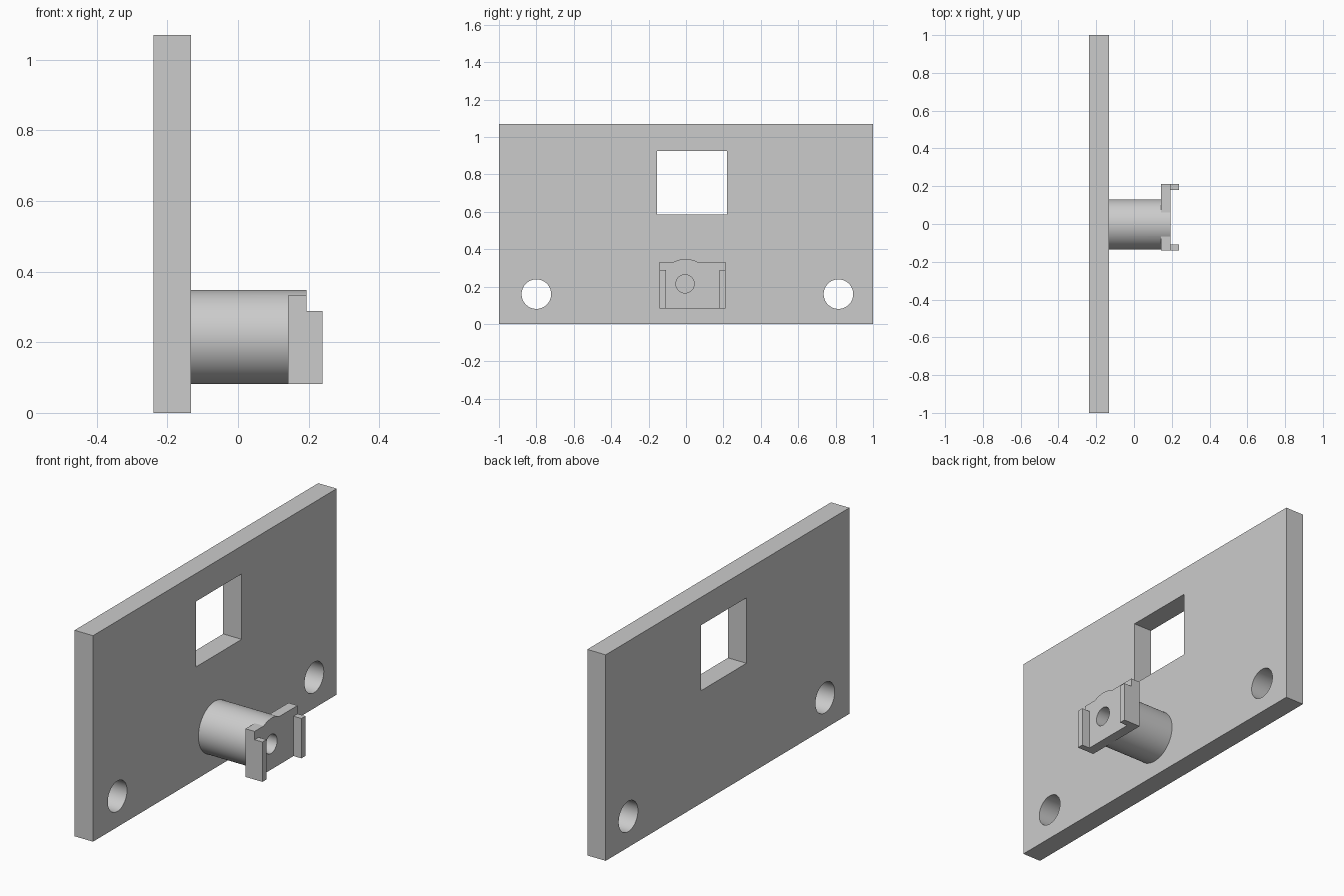
import bpy
from math import pi

cube = bpy.data.objects.get("Cube")
if cube:
    bpy.data.objects.remove(cube, do_unlink=True)

grey = bpy.data.materials.new("plain_grey")
grey.use_nodes = True
colour = (0.6, 0.6, 0.6, 1)
grey.diffuse_color = colour
grey.node_tree.nodes["Principled BSDF"].inputs["Base Color"].default_value = colour


def finish(name):
    obj = bpy.context.object
    obj.name = name
    bpy.ops.object.transform_apply(location=False, rotation=True, scale=True)
    obj.data.materials.append(grey)
    return obj


def box(name, x, y, z):
    """Box from its (low, high) range on each axis."""
    ranges = (x, y, z)
    bpy.ops.mesh.primitive_cube_add(size=1, location=[(a + b) / 2 for a, b in ranges])
    bpy.context.object.scale = [b - a for a, b in ranges]
    return finish(name)


def rod(name, x, y, z, radius):
    """Round bar running along x."""
    bpy.ops.mesh.primitive_cylinder_add(vertices=64, radius=radius, depth=x[1] - x[0],
                                        location=((x[0] + x[1]) / 2, y, z),
                                        rotation=(0, pi / 2, 0))
    return finish(name)


def apply_boolean(target, other, operation):
    mod = target.modifiers.new(operation.lower(), "BOOLEAN")
    mod.operation = operation
    mod.solver = "EXACT"
    mod.object = other
    bpy.context.view_layer.objects.active = target
    bpy.ops.object.modifier_apply(modifier=mod.name)
    bpy.data.objects.remove(other, do_unlink=True)


# Upright plate with a window and two bolt holes
BACK, FACE = -0.239, -0.133
through = (BACK - 0.1, FACE + 0.1)
plate = box("mounting_plate", (BACK, FACE), (-1, 1), (0, 1.07))
apply_boolean(plate, box("window_cutter", through, (-0.155, 0.22), (0.585, 0.925)), "DIFFERENCE")
for y in (-0.8, 0.815):
    apply_boolean(plate, rod("bolt_cutter", through, y, 0.16, 0.079), "DIFFERENCE")

# Round post carrying a flat head and two side lugs
TIP, CENTRE = 0.194, 0.215
LOW, LEFT, RIGHT = 0.082, 0.212, -0.141
post = rod("post", (FACE, TIP), -0.002, CENTRE, 0.133)
apply_boolean(post, box("head", (0.142, TIP), (RIGHT, LEFT), (LOW, 0.332)), "UNION")
for y in ((RIGHT, RIGHT + 0.033), (LEFT - 0.033, LEFT)):
    apply_boolean(post, box("lug", (TIP - 0.02, 0.239), y, (LOW, 0.289)), "UNION")

# Blind screw hole in the tip of the post
apply_boolean(post, rod("screw_cutter", (FACE + 0.02, 0.3), -0.005, CENTRE, 0.049), "DIFFERENCE")

# Round walls smooth, edges crisp
for obj in (plate, post):
    bpy.ops.object.select_all(action="DESELECT")
    obj.select_set(True)
    bpy.context.view_layer.objects.active = obj
    bpy.ops.object.shade_smooth_by_angle(angle=pi / 6)
